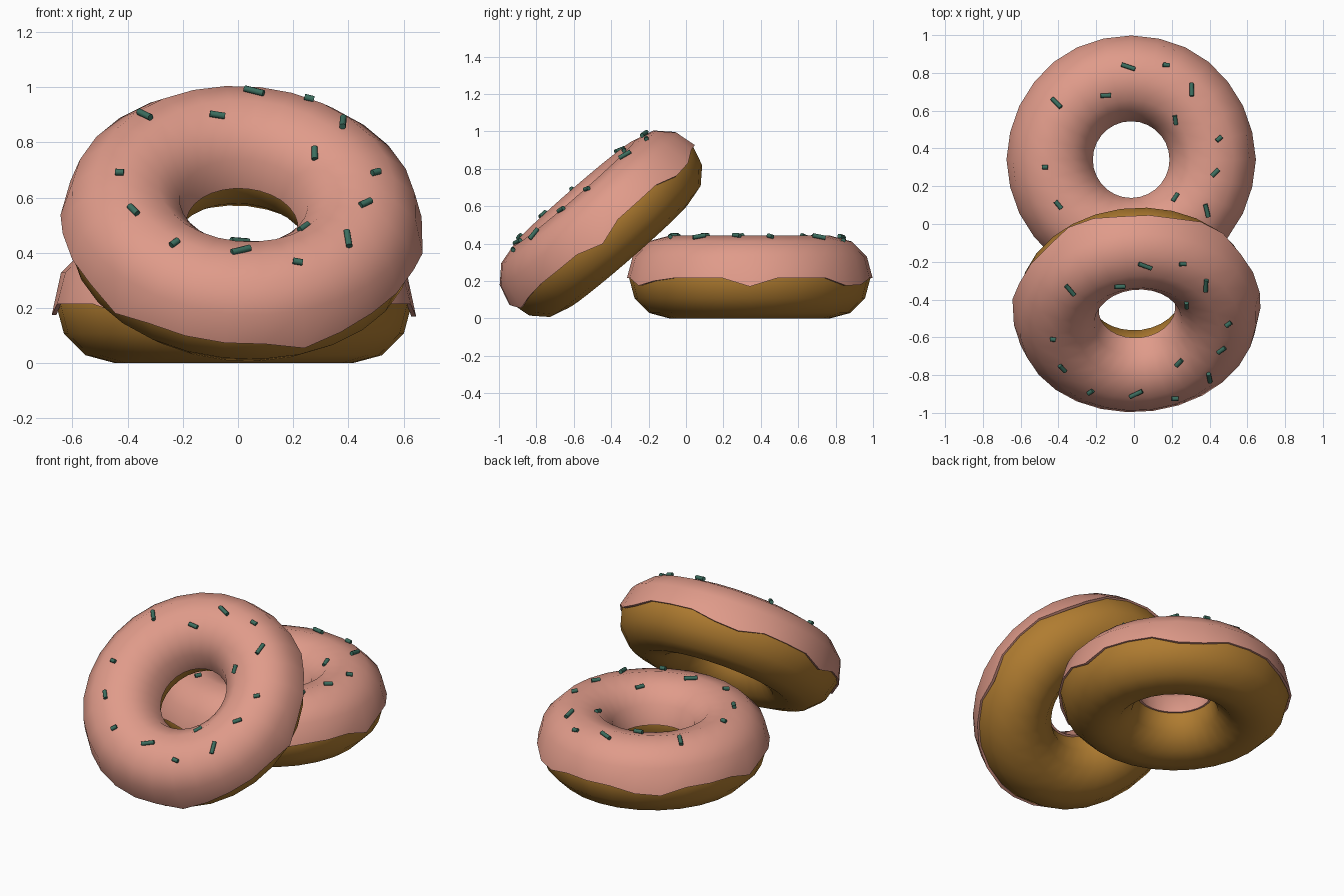
import bpy, bmesh
from math import sin, cos, pi, radians, hypot, sqrt
from mathutils import Matrix, Vector

if "Cube" in bpy.data.objects:
    bpy.data.objects.remove(bpy.data.objects["Cube"])

MAJOR, SEGS, SIDES = 0.43, 28, 12
R_DOUGH, R_ICING = 0.215, 0.227
DROPS = {0: .045, 4: .04, 5: .035, 9: .03, 10: .04, 14: .04, 18: .035, 23: .04, 24: .015}


def material(name, rgb):
    m = bpy.data.materials.new(name)
    m.diffuse_color = (*rgb, 1)
    m.use_nodes = True
    m.node_tree.nodes["Principled BSDF"].inputs["Base Color"].default_value = m.diffuse_color
    return m


DOUGH = material("golden_dough", (0.434, 0.202, 0.03))
PINK = material("pink_icing", (0.745, 0.328, 0.254))
GREEN = material("green_sprinkle", (0.045, 0.156, 0.114))


def finish(bm, name, mat, matrix, angle):
    bmesh.ops.recalc_face_normals(bm, faces=bm.faces)
    me = bpy.data.meshes.new(name)
    bm.to_mesh(me)
    bm.free()
    me.materials.append(mat)
    ob = bpy.data.objects.new(name, me)
    bpy.context.collection.objects.link(ob)
    ob.matrix_world = matrix
    bpy.ops.object.select_all(action='DESELECT')
    ob.select_set(True)
    bpy.context.view_layer.objects.active = ob
    bpy.ops.object.shade_smooth_by_angle(angle=radians(angle))
    return ob


def swept_ring(profile):
    """Spin a closed (radius, z) profile, given per segment, round z."""
    bm = bmesh.new()
    rings = []
    for i in range(SEGS):
        a = 2 * pi * i / SEGS
        rings.append([bm.verts.new((r * cos(a), r * sin(a), z)) for r, z in profile(i)])
    n = len(rings[0])
    for i in range(SEGS):
        p, q = rings[i], rings[(i + 1) % SEGS]
        for j in range(n):
            k = (j + 1) % n
            bm.faces.new((p[j], q[j], q[k], p[k]))
    return bm


def arc(radius, degrees):
    return [(MAJOR + radius * cos(radians(d)), radius * sin(radians(d))) for d in degrees]


def dough_profile(i):
    return arc(R_DOUGH, range(0, 360, 360 // SIDES))


def icing_profile(i):
    # upper half shell with a dripping outer rim
    drop = DROPS.get(i, 0)
    outer = arc(R_ICING, range(0, 181, 30))
    inner = arc(R_DOUGH - .002, range(180, -1, -30))
    outer[0] = (outer[0][0] + drop * .08, outer[0][1] - drop)
    inner[-1] = (inner[-1][0], inner[-1][1] - drop)
    return outer + inner


# sprinkles: x, y, heading in degrees, length
SPRINKLES = [
    (-.395, .30, -45, .07), (-.135, .34, 0, .055), (-.015, .49, -20, .075),
    (.185, .50, 0, .035), (.32, .37, 90, .07), (.235, .21, 90, .05),
    (.465, .11, 40, .035), (.445, -.07, 45, .05), (.235, -.20, 60, .05),
    (.40, -.27, 105, .07), (-.455, -.04, 0, .03), (-.385, -.24, -50, .05),
    (.232, -.425, 0, .035), (.022, -.40, 33, .075), (-.22, -.397, 50, .035)]


def sprinkles():
    bm = bmesh.new()
    for x, y, heading, length in SPRINKLES:
        rad = hypot(x, y)
        d = rad - MAJOR
        z = sqrt(R_ICING ** 2 - d * d)
        up = Vector((x / rad * d, y / rad * d, z)).normalized()
        along = Vector((cos(radians(heading)), sin(radians(heading)), 0))
        along = (along - up * along.dot(up)).normalized()
        rot = Matrix((along.cross(up), up, along)).transposed().to_4x4()
        pos = Vector((x, y, z)) + up * .003
        bmesh.ops.create_cone(bm, cap_ends=True, segments=8, radius1=.012, radius2=.012,
                              depth=length, matrix=Matrix.Translation(pos) @ rot)
    return bm


def donut(prefix, matrix):
    finish(swept_ring(dough_profile), prefix + "_dough", DOUGH, matrix, 50)
    finish(swept_ring(icing_profile), prefix + "_icing", PINK, matrix, 50)
    finish(sprinkles(), prefix + "_sprinkles", GREEN, matrix, 50)


# one donut lies flat, the other leans on it
donut("flat", Matrix.Translation((-.015, .341, R_DOUGH)))
donut("leaning", Matrix.Translation((.015, -.449, .5))
      @ Matrix.Rotation(radians(41), 4, 'X')
      @ Matrix.Rotation(radians(3), 4, 'Y')
      @ Matrix.Rotation(radians(-5.5), 4, 'Z'))
